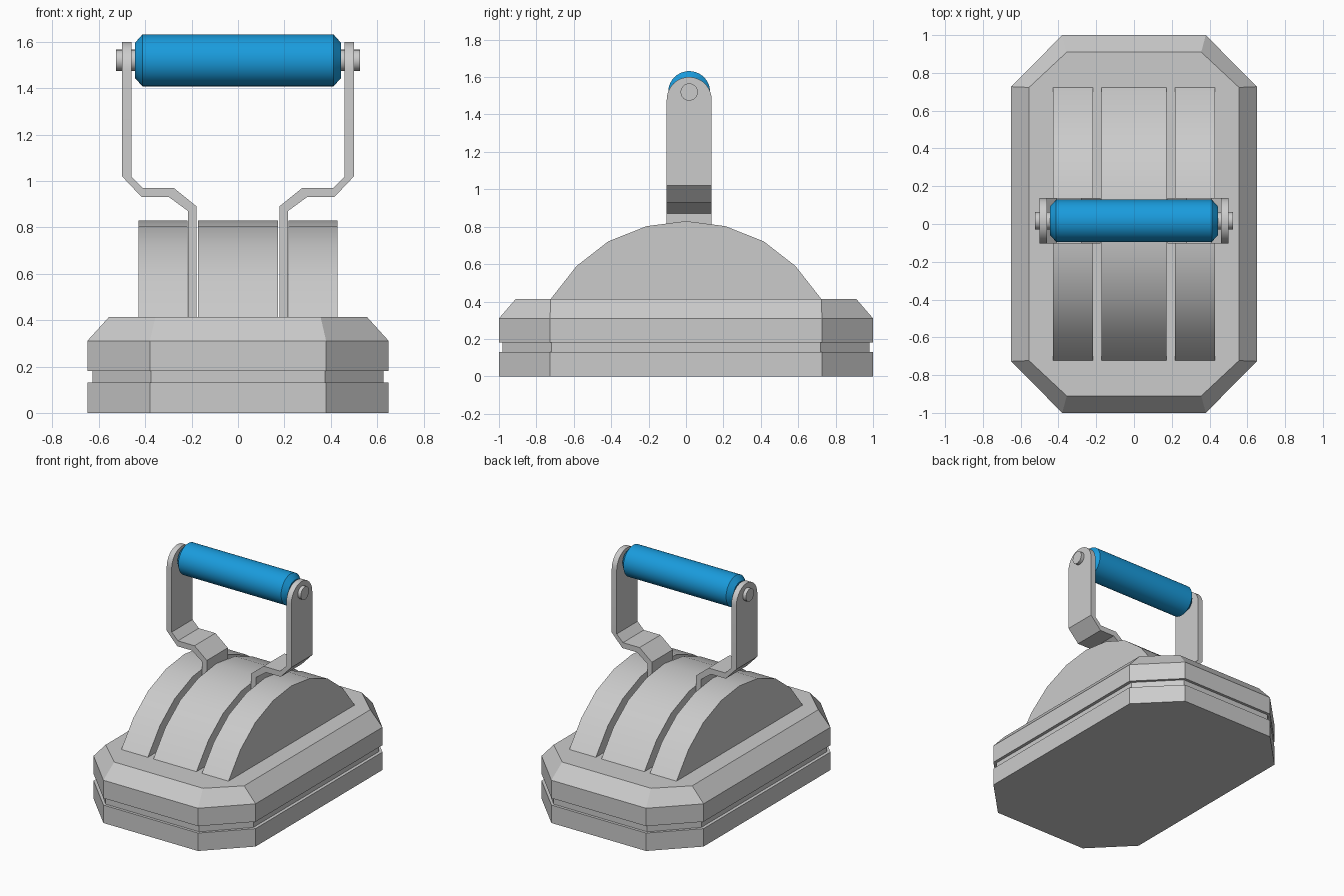
import bpy, bmesh
from math import sin, cos, pi, sqrt, radians

if "Cube" in bpy.data.objects:
    bpy.data.objects.remove(bpy.data.objects["Cube"])


def loft(name, rings, mat=None):
    """Skin a list of equal-length closed rings and cap both ends."""
    bm = bmesh.new()
    rows = [[bm.verts.new(p) for p in ring] for ring in rings]
    n = len(rows[0])
    for a, b in zip(rows, rows[1:]):
        for i in range(n):
            j = (i + 1) % n
            bm.faces.new((a[i], a[j], b[j], b[i]))
    bm.faces.new(rows[0])
    bm.faces.new(rows[-1])
    bmesh.ops.recalc_face_normals(bm, faces=bm.faces)
    mesh = bpy.data.meshes.new(name)
    bm.to_mesh(mesh)
    bm.free()
    obj = bpy.data.objects.new(name, mesh)
    bpy.context.collection.objects.link(obj)
    if mat:
        mesh.materials.append(mat)
    bpy.ops.object.select_all(action='DESELECT')
    obj.select_set(True)
    bpy.context.view_layer.objects.active = obj
    bpy.ops.object.shade_smooth_by_angle(angle=radians(30))
    return obj


def octagon(hx, hy, cx, cy, z):
    """Rectangle hx by hy with corners cut at x = cx and y = cy."""
    q = [(hx, cy), (cx, hy), (-cx, hy), (-hx, cy)]
    return [(x, y, z) for x, y in q + [(-x, -y) for x, y in q]]


HY, HZ = 0.017, 1.52      # handle axis


def disc(x, r, n=40):
    return [(x, HY + r * cos(2 * pi * i / n), HZ + r * sin(2 * pi * i / n))
            for i in range(n)]


# Base: two plates with a groove between them and a bevelled top
full, groove = (0.65, 1.0, 0.38, 0.727), (0.627, 0.98, 0.375, 0.72)
loft("base", [
    octagon(*full, 0), octagon(*full, 0.13),
    octagon(*groove, 0.13), octagon(*groove, 0.18),
    octagon(*full, 0.18), octagon(*full, 0.31),
    octagon(0.556, 0.91, 0.356, 0.723, 0.414)])

# Dome: three arched slabs separated by slots
half = [(0.723, 0.40), (0.723, 0.414), (0.585, 0.59), (0.415, 0.722), (0.21, 0.803)]
arch = half + [(0, 0.83)] + [(-y, z) for y, z in reversed(half)]
for name, x0, x1 in (("dome_left", -0.43, -0.217), ("dome_middle", -0.173, 0.173),
                     ("dome_right", 0.217, 0.43)):
    loft(name, [[(x, y, z) for y, z in arch] for x in (x0, x1)])

# Handle arms: bent strips with rounded tops, and a pin through each
R, STEPS = 0.12, 24
inner = [(0.178, 0.40), (0.178, 0.89), (0.277, 0.97), (0.41, 0.97), (0.46, 1.02)]
outer = [(0.50, 1.02), (0.415, 0.93), (0.297, 0.93), (0.215, 0.87), (0.215, 0.40)]
for side, s in (("left", -1), ("right", 1)):
    rings = []
    for k in range(STEPS + 1):
        d = -R * cos(pi * k / STEPS)
        top = 1.48 + sqrt(max(R * R - d * d, 0))
        profile = inner + [(0.46, top), (0.50, top)] + outer
        rings.append([(s * x, HY + d, z) for x, z in profile])
    loft("handle_arm_" + side, rings)
    loft("handle_pin_" + side, [disc(s * 0.43, 0.046), disc(s * 0.525, 0.046)])

# Grip: blue roller with chamfered ends
blue = bpy.data.materials.new("blue")
blue.diffuse_color = (0.01, 0.33, 0.72, 1)
blue.use_nodes = True
blue.node_tree.nodes["Principled BSDF"].inputs["Base Color"].default_value = blue.diffuse_color
loft("grip", [disc(-0.445, 0.075), disc(-0.412, 0.112),
              disc(0.412, 0.112), disc(0.445, 0.075)], blue)
